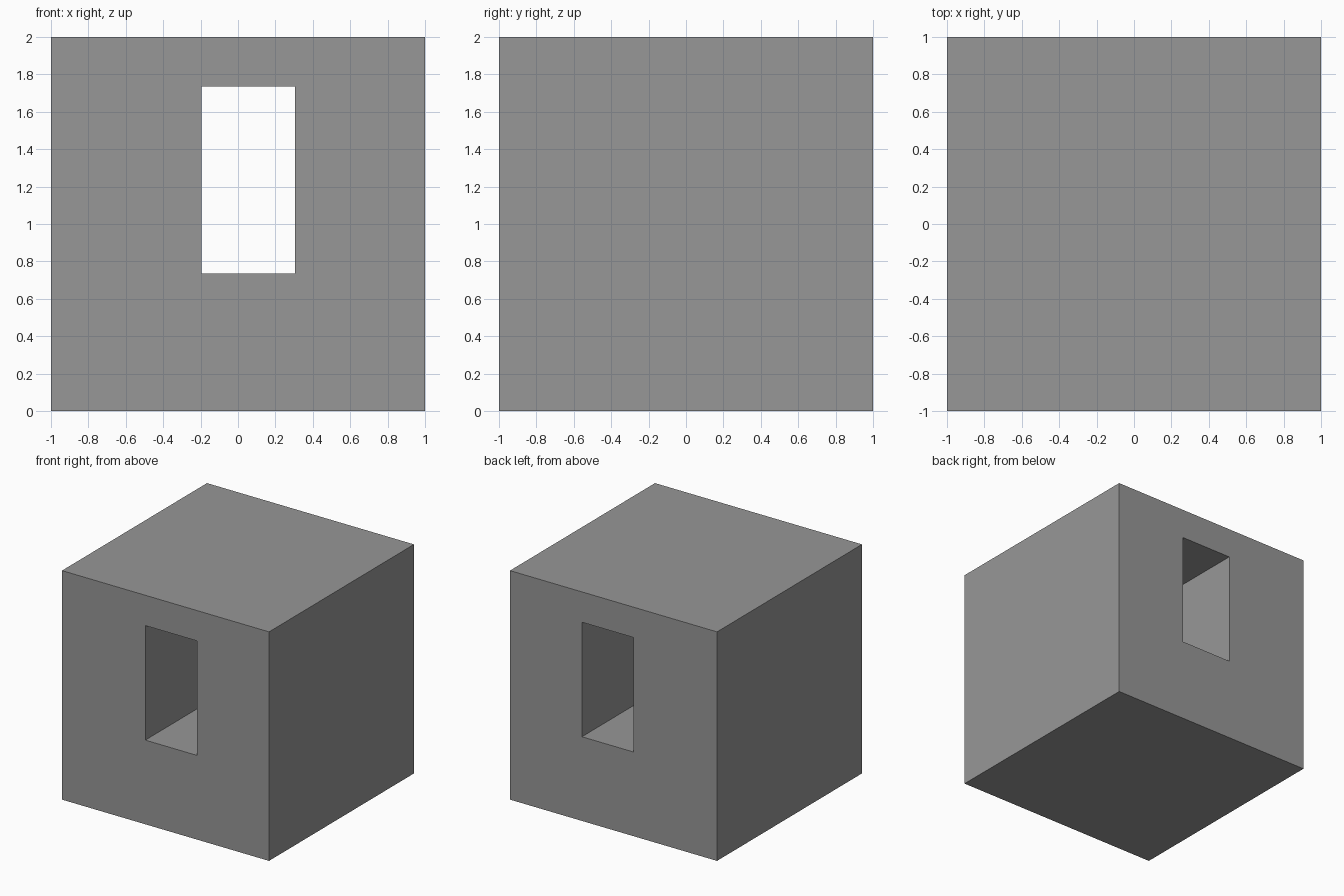
import bpy

if "Cube" in bpy.data.objects:
    bpy.data.objects.remove(bpy.data.objects["Cube"])


def box(name, lo, hi):
    """Axis-aligned box between two corners."""
    centre = [(a + b) / 2 for a, b in zip(lo, hi)]
    bpy.ops.mesh.primitive_cube_add(size=1, location=centre)
    obj = bpy.context.object
    obj.name = name
    obj.scale = [b - a for a, b in zip(lo, hi)]
    bpy.ops.object.transform_apply(location=True, rotation=False, scale=True)
    return obj


# Solid block in dark grey
block = box("block", (-1, -1, 0), (1, 1, 2))
grey = bpy.data.materials.new("dark_grey")
grey.diffuse_color = (0.31, 0.31, 0.31, 1)
grey.use_nodes = True
grey.node_tree.nodes["Principled BSDF"].inputs["Base Color"].default_value = grey.diffuse_color
block.data.materials.append(grey)

# Rectangular opening running from front to back
cutter = box("opening_cutter", (-0.195, -1.2, 0.735), (0.305, 1.2, 1.735))
cutter.data.materials.append(grey)
cut = block.modifiers.new("opening", 'BOOLEAN')
cut.operation = 'DIFFERENCE'
cut.solver = 'EXACT'
cut.object = cutter

# Bake the cut and remove the helper
bpy.context.view_layer.objects.active = block
bpy.ops.object.modifier_apply(modifier=cut.name)
bpy.data.objects.remove(cutter, do_unlink=True)
